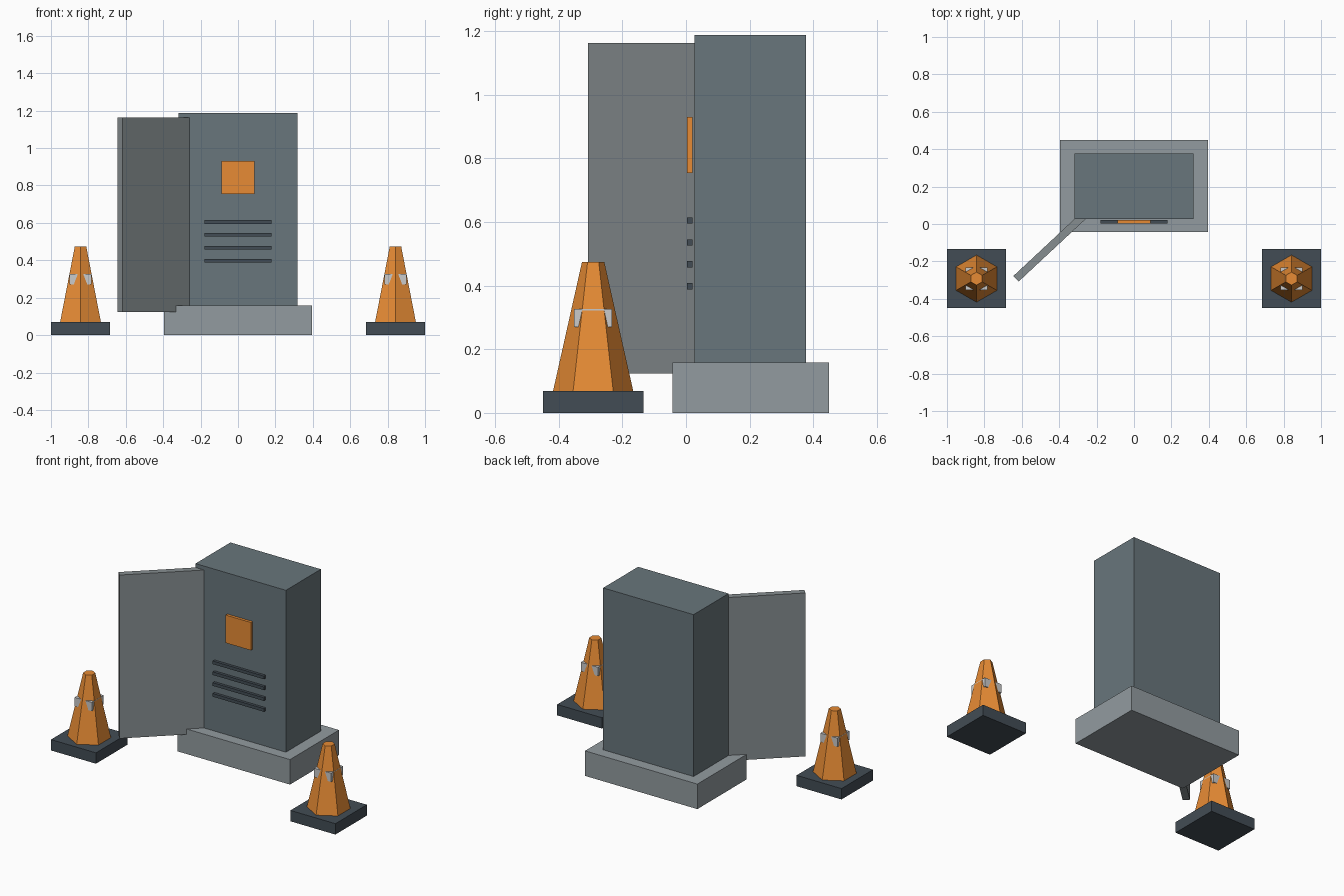
import bpy
from math import radians, cos, sin

if "Cube" in bpy.data.objects:
    bpy.data.objects.remove(bpy.data.objects["Cube"])


def material(name, rgb):
    m = bpy.data.materials.new(name)
    m.diffuse_color = (*rgb, 1)
    m.use_nodes = True
    m.node_tree.nodes["Principled BSDF"].inputs["Base Color"].default_value = m.diffuse_color
    return m


STEEL = material("steel", (0.14, 0.18, 0.20))
CONCRETE = material("concrete", (0.29, 0.33, 0.35))
DOOR = material("door_grey", (0.24, 0.27, 0.28))
DARK = material("dark_rubber", (0.055, 0.073, 0.09))
ORANGE = material("orange", (0.80, 0.26, 0.035))
WHITE = material("reflector", (0.75, 0.75, 0.72))


def box(name, lo, hi, mat, rot=0):
    mid = [(a + b) / 2 for a, b in zip(lo, hi)]
    bpy.ops.mesh.primitive_cube_add(size=1, location=mid, rotation=(0, 0, rot))
    o = bpy.context.object
    o.name = name
    o.scale = [b - a for a, b in zip(lo, hi)]
    bpy.ops.object.transform_apply(location=False, rotation=False, scale=True)
    o.data.materials.append(mat)
    return o


# Plinth and cabinet body
box("plinth", (-0.395, -0.042, 0), (0.395, 0.45, 0.159), CONCRETE)
box("cabinet_body", (-0.318, 0.027, 0.159), (0.318, 0.378, 1.188), STEEL)

# Open door, swung out from the left front edge
angle, length, thick = radians(43), 0.49, 0.041
tip = (-0.631, -0.293)
cx = tip[0] + cos(angle) * length / 2
cy = tip[1] + sin(angle) * length / 2
box("open_door", (cx - length / 2, cy - thick / 2, 0.124),
    (cx + length / 2, cy + thick / 2, 1.163), DOOR, angle)

# Warning plate and vent slats on the front
box("warning_plate", (-0.089, 0.003, 0.754), (0.089, 0.021, 0.931), ORANGE)
for i in range(4):
    z = 0.398 + 0.069 * i
    box(f"vent_slat_{i + 1}", (-0.18, 0.003, z - 0.01), (0.18, 0.021, z + 0.01), DARK)

# Six-sided traffic cones with square foot and reflective collar
CONE_Y = -0.292
for side, x in (("left", -0.842), ("right", 0.842)):
    def square(part, half, z0, z1, mat):
        box(f"{side}_cone_{part}", (x - half, CONE_Y - half, z0),
            (x + half, CONE_Y + half, z1), mat)

    square("foot", 0.158, 0, 0.069, DARK)
    square("collar", 0.060, 0.270, 0.326, WHITE)
    bpy.ops.mesh.primitive_cone_add(vertices=6, radius1=0.126, radius2=0.035,
                                    depth=0.406, location=(x, CONE_Y, 0.272))
    cone = bpy.context.object
    cone.name = f"{side}_cone_body"
    cone.data.materials.append(ORANGE)
